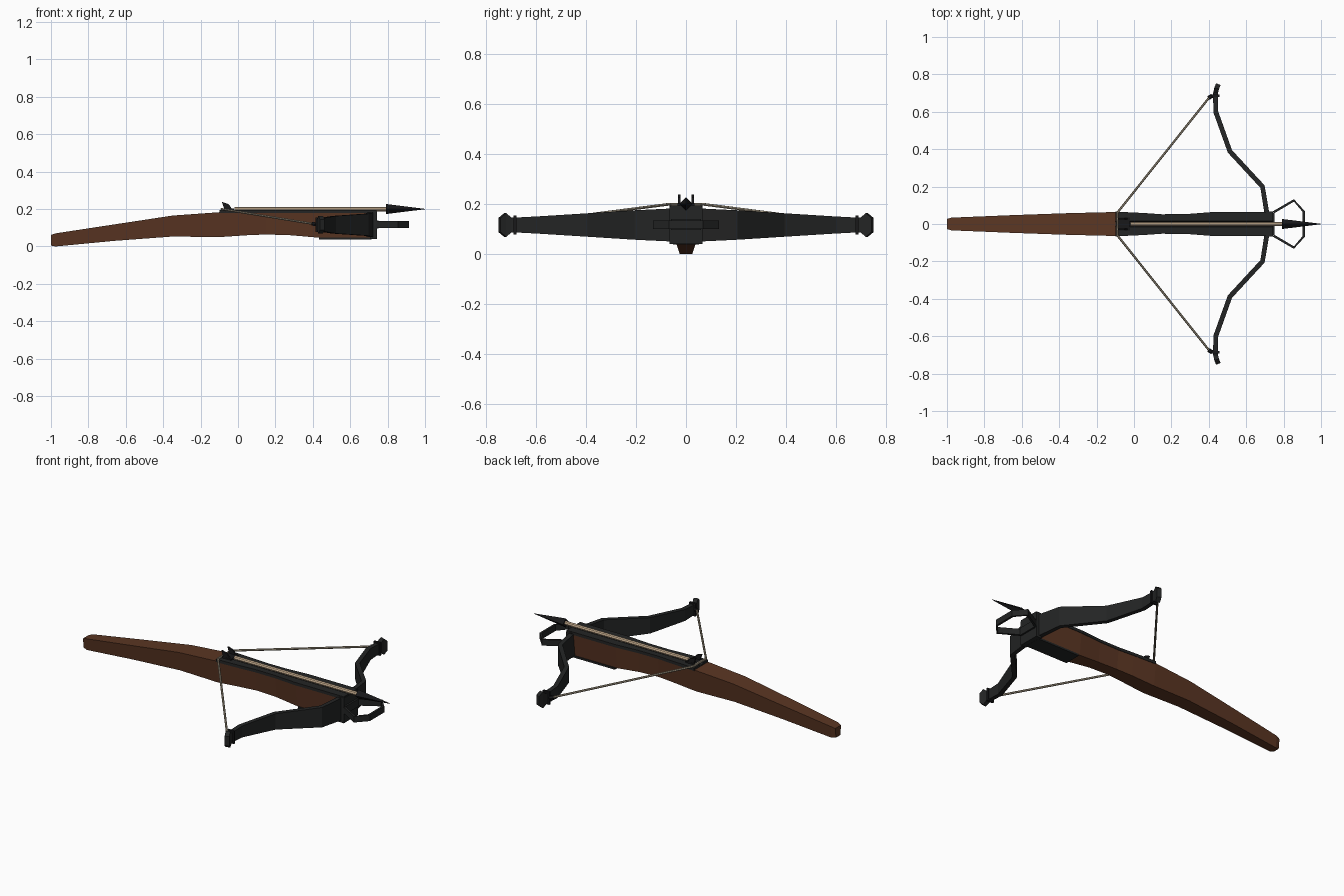
import bpy, bmesh, math
from mathutils import Vector

if "Cube" in bpy.data.objects:
    bpy.data.objects.remove(bpy.data.objects["Cube"])


def material(name, col):
    m = bpy.data.materials.new(name)
    m.diffuse_color = (*col, 1)
    m.use_nodes = True
    m.node_tree.nodes["Principled BSDF"].inputs["Base Color"].default_value = m.diffuse_color
    return m


WOOD = material("brown wood", (0.105, 0.037, 0.017))
METAL = material("dark metal", (0.017, 0.018, 0.018))
BLACK = material("black iron", (0.009, 0.009, 0.010))
TAN = material("pale shaft wood", (0.60, 0.44, 0.29))
CORD = material("string cord", (0.34, 0.29, 0.21))


def loft(name, rings, mat, closed=False):
    """Skin a list of equal-sized point rings into a flat-shaded solid."""
    bm = bmesh.new()
    vs = [[bm.verts.new(p) for p in r] for r in rings]
    n = len(rings[0])
    for i in range(len(vs) if closed else len(vs) - 1):
        a, b = vs[i], vs[(i + 1) % len(vs)]
        for k in range(n):
            bm.faces.new((a[k], a[(k + 1) % n], b[(k + 1) % n], b[k]))
    if not closed:
        bm.faces.new(vs[0])
        bm.faces.new(vs[-1])
    bmesh.ops.recalc_face_normals(bm, faces=bm.faces)
    me = bpy.data.meshes.new(name)
    bm.to_mesh(me)
    bm.free()
    me.materials.append(mat)
    ob = bpy.data.objects.new(name, me)
    bpy.context.collection.objects.link(ob)
    return ob


def box(name, lo, hi, mat):
    return loft(name, [[(x, lo[1], lo[2]), (x, hi[1], lo[2]), (x, hi[1], hi[2]), (x, lo[1], hi[2])]
                       for x in (lo[0], hi[0])], mat)


def rod(name, p, q, r0, r1, mat, sides=6, turn=0.0):
    p, q = Vector(p), Vector(q)
    d = (q - p).normalized()
    u = d.cross(Vector((0, 0, 1))).normalized()
    v = u.cross(d)
    ang = [turn + 2 * math.pi * k / sides for k in range(sides)]
    return loft(name, [[c + (u * math.cos(a) + v * math.sin(a)) * r for a in ang]
                       for c, r in ((p, r0), (q, r1))], mat)


def ribbon(name, path, half_heights, thick, zc, mat):
    """Upright strip following a plan path, with varying height."""
    pts = [Vector(p) for p in path]
    rings = []
    for i, p in enumerate(pts):
        d = (pts[min(i + 1, len(pts) - 1)] - pts[max(i - 1, 0)]).normalized()
        n = Vector((-d.y, d.x)) * thick / 2
        h = half_heights[i]
        a, b = p - n, p + n
        rings.append([(a.x, a.y, zc - h), (b.x, b.y, zc - h), (b.x, b.y, zc + h), (a.x, a.y, zc + h)])
    return loft(name, rings, mat)


# wooden stock: x, bottom z, top z, half width
stock = [(-1.0, 0.005, 0.062, 0.027), (-0.975, 0.0, 0.07, 0.034), (-0.66, 0.03, 0.118, 0.047),
         (-0.35, 0.053, 0.165, 0.058), (-0.1, 0.05, 0.183, 0.064), (0.05, 0.06, 0.183, 0.057),
         (0.15, 0.064, 0.183, 0.05), (0.28, 0.06, 0.183, 0.051), (0.42, 0.048, 0.183, 0.062),
         (0.72, 0.045, 0.183, 0.062)]
loft("stock", [[(x, -w * 0.75, b), (x, w * 0.75, b), (x, w, t), (x, -w, t)] for x, b, t, w in stock], WOOD)

# grooved metal rail on top of the stock
rail = [(-0.1, 0.066), (0.05, 0.059), (0.15, 0.052), (0.28, 0.053), (0.42, 0.064), (0.74, 0.064)]
loft("rail", [[(x, -w, 0.178), (x, w, 0.178), (x, w, 0.195), (x, 0.016, 0.195), (x, 0.01, 0.187),
               (x, -0.01, 0.187), (x, -0.016, 0.195), (x, -w, 0.195)] for x, w in rail], METAL)

# front cap, underside plate and limb socket
box("front_cap", (0.705, -0.066, 0.039), (0.742, 0.066, 0.188), METAL)
box("under_plate", (0.432, -0.052, 0.038), (0.715, 0.052, 0.049), METAL)
box("stirrup_socket", (0.74, -0.06, 0.095), (0.752, 0.06, 0.14), METAL)

# bow limbs, string ties and string halves
limb = [(0.712, 0.0), (0.71, 0.06), (0.687, 0.2), (0.513, 0.388), (0.437, 0.6),
        (0.436, 0.70), (0.442, 0.725), (0.451, 0.748)]
heights = [0.067, 0.066, 0.059, 0.047, 0.034, 0.029, 0.048, 0.028]
for s, side in ((-1, "right"), (1, "left")):
    ribbon("limb_" + side, [(x, s * y) for x, y in limb], heights, 0.026, 0.116, METAL)
    box("string_tie_" + side, (0.414, s * 0.686 - 0.006, 0.078), (0.457, s * 0.686 + 0.006, 0.154), BLACK)
    rod("string_knot_" + side, (0.398, s * 0.674, 0.121), (0.418, s * 0.686, 0.118), 0.011, 0.011, BLACK)
    rod("string_" + side, (0.405, s * 0.68, 0.12), (-0.088, s * 0.062, 0.2), 0.006, 0.006, CORD)
rod("string_middle", (-0.088, -0.064, 0.2), (-0.088, 0.064, 0.2), 0.006, 0.006, CORD)

# foot stirrup loop at the nose
half = [(0.745, 0.062), (0.855, 0.126), (0.908, 0.066)]
path = half + [(x, -y) for x, y in reversed(half)]
ribbon("stirrup", path, [0.018] * 6, 0.013, 0.117, METAL)

# string catch: base block with two upright prongs
box("catch_base", (-0.085, -0.034, 0.185), (-0.022, 0.034, 0.203), BLACK)
prong = [(-0.072, 0.195), (-0.086, 0.238), (-0.05, 0.226), (-0.03, 0.198)]
for s, side in ((-1, "right"), (1, "left")):
    loft("catch_prong_" + side, [[(x, s * 0.028 + o, z) for x, z in prong] for o in (-0.005, 0.005)], BLACK)

# bolt: shaft and four-sided head
rod("bolt_shaft", (-0.02, 0, 0.2), (0.8, 0, 0.2), 0.012, 0.012, TAN, 8)
rod("bolt_head", (0.79, 0, 0.2), (1.0, 0, 0.2), 0.027, 0.001, BLACK, 4)
